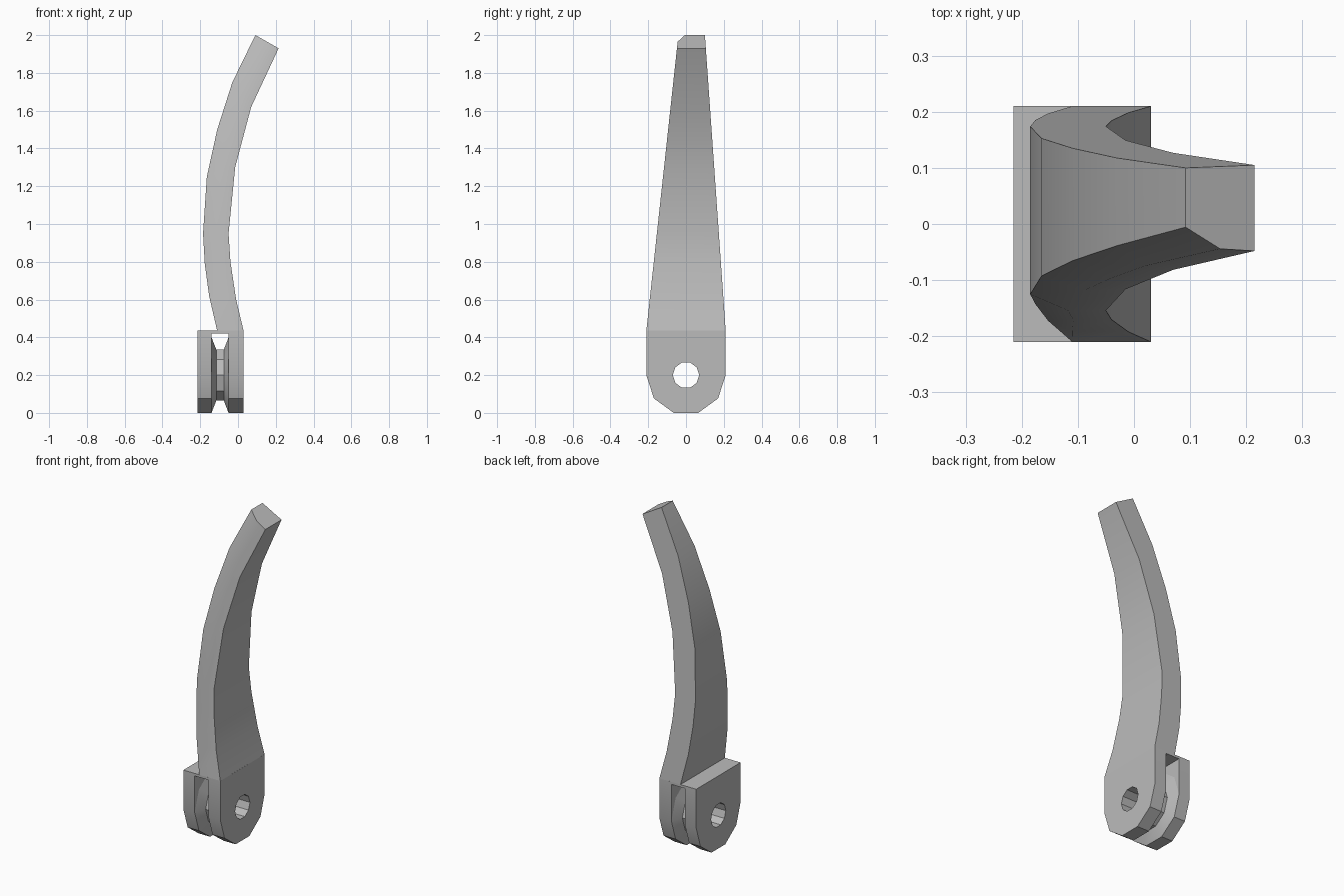
import bpy, bmesh, math
from mathutils import Matrix

if "Cube" in bpy.data.objects:
    bpy.data.objects.remove(bpy.data.objects["Cube"], do_unlink=True)

GREY = (0.5, 0.5, 0.5, 1.0)
mat = bpy.data.materials.new("plain grey")
mat.use_nodes = True
mat.diffuse_color = GREY
mat.node_tree.nodes["Principled BSDF"].inputs["Base Color"].default_value = GREY

SIDES, HUB_Z, TOP = 10, 0.2, 0.435


def add_object(name, mesh):
    mesh.materials.clear()
    mesh.materials.append(mat)
    ob = bpy.data.objects.new(name, mesh)
    bpy.context.scene.collection.objects.link(ob)
    bpy.ops.object.select_all(action='DESELECT')
    ob.select_set(True)
    bpy.context.view_layer.objects.active = ob
    bpy.ops.object.shade_smooth_by_angle(angle=math.radians(25))
    return ob


def finish(name, bm):
    bmesh.ops.recalc_face_normals(bm, faces=bm.faces)
    mesh = bpy.data.meshes.new(name)
    bm.to_mesh(mesh)
    bm.free()
    return add_object(name, mesh)


def arc(radius, first=0, count=SIDES):
    # points (y, z) on the ten-sided hub circle
    return [(radius * math.cos(math.tau * i / SIDES), HUB_Z + radius * math.sin(math.tau * i / SIDES))
            for i in range(first, first + count)]


# Fork cheeks: round-bottomed plates with a pivot hole
def cheek(name, x0, x1):
    curve = bpy.data.curves.new(name, 'CURVE')
    curve.dimensions = '2D'
    curve.fill_mode = 'BOTH'
    curve.extrude = (x1 - x0) / 2
    outline = arc(0.21, 5, 6) + [(0.21, TOP), (-0.21, TOP)]
    for pts in (outline, arc(0.07)):
        sp = curve.splines.new('POLY')
        sp.points.add(len(pts) - 1)
        for p, (y, z) in zip(sp.points, pts):
            p.co = (y, z, 0, 1)
        sp.use_cyclic_u = True
    temp = bpy.data.objects.new(name + " outline", curve)
    mesh = bpy.data.meshes.new_from_object(temp)
    bpy.data.objects.remove(temp)
    # local x, y, z become world y, z, x
    mesh.transform(Matrix(((0, 0, 1, (x0 + x1) / 2), (1, 0, 0, 0), (0, 1, 0, 0), (0, 0, 0, 1))))
    add_object(name, mesh)


cheek("right_cheek", -0.215, -0.14)
cheek("left_cheek", -0.05, 0.03)

# Bridge joining the cheeks above the slot
bm = bmesh.new()
bmesh.ops.create_cube(bm, size=1, matrix=Matrix.Translation((-0.095, 0, 0.4275))
                      @ Matrix.Diagonal((0.09, 0.42, 0.015, 1)))
finish("fork_bridge", bm)

# Waisted hub between the cheeks, with the pivot hole through it
bm = bmesh.new()
profile = [(-0.14, 0.07), (-0.14, 0.21), (-0.115, 0.142), (-0.075, 0.142), (-0.05, 0.21), (-0.05, 0.07)]
rings = [[bm.verts.new((x, y, z)) for y, z in arc(r)] for x, r in profile]
for k in range(len(rings)):
    a, b = rings[k], rings[(k + 1) % len(rings)]
    for i in range(SIDES):
        j = (i + 1) % SIDES
        bm.faces.new((a[i], a[j], b[j], b[i]))
finish("pivot_hub", bm)


# Curved, tapering lever arm with one bevelled edge
def front_y(z):
    return -0.21 + 0.162 * max(0, z - 0.435) / 1.495


def back_y(z):
    return 0.21 - 0.105 * max(0, z - 0.435) / 1.495


# (outer x, outer z, inner x, inner z, bevel amount)
stations = [(0.03, 0.433, -0.11, 0.433, 0.0), (-0.01, 0.6, -0.153, 0.62, 0.6),
            (-0.04, 0.8, -0.176, 0.79, 1), (-0.05, 0.95, -0.185, 0.95, 1),
            (-0.015, 1.3, -0.165, 1.25, 1), (0.022, 1.44, -0.11, 1.5, 1),
            (0.07, 1.62, -0.03, 1.75, 1), (0.215, 1.93, 0.092, 2.0, 1.2)]
bm = bmesh.new()
loops = []
for ox, oz, ix, iz, bevel in stations:
    t = 0.5 * min(bevel, 1)
    mx, mz = ix + (ox - ix) * t, iz + (oz - iz) * t
    loops.append([bm.verts.new(p) for p in (
        (ox, front_y(oz), oz), (ox, back_y(oz), oz), (ix, back_y(iz), iz),
        (ix, front_y(iz) + 0.029 * bevel, iz), (mx, front_y(mz), mz))])
for a, b in zip(loops, loops[1:]):
    for i in range(5):
        j = (i + 1) % 5
        bm.faces.new((a[i], a[j], b[j], b[i]))
bm.faces.new(loops[-1])
bmesh.ops.remove_doubles(bm, verts=bm.verts, dist=0.0005)
finish("lever_arm", bm)
